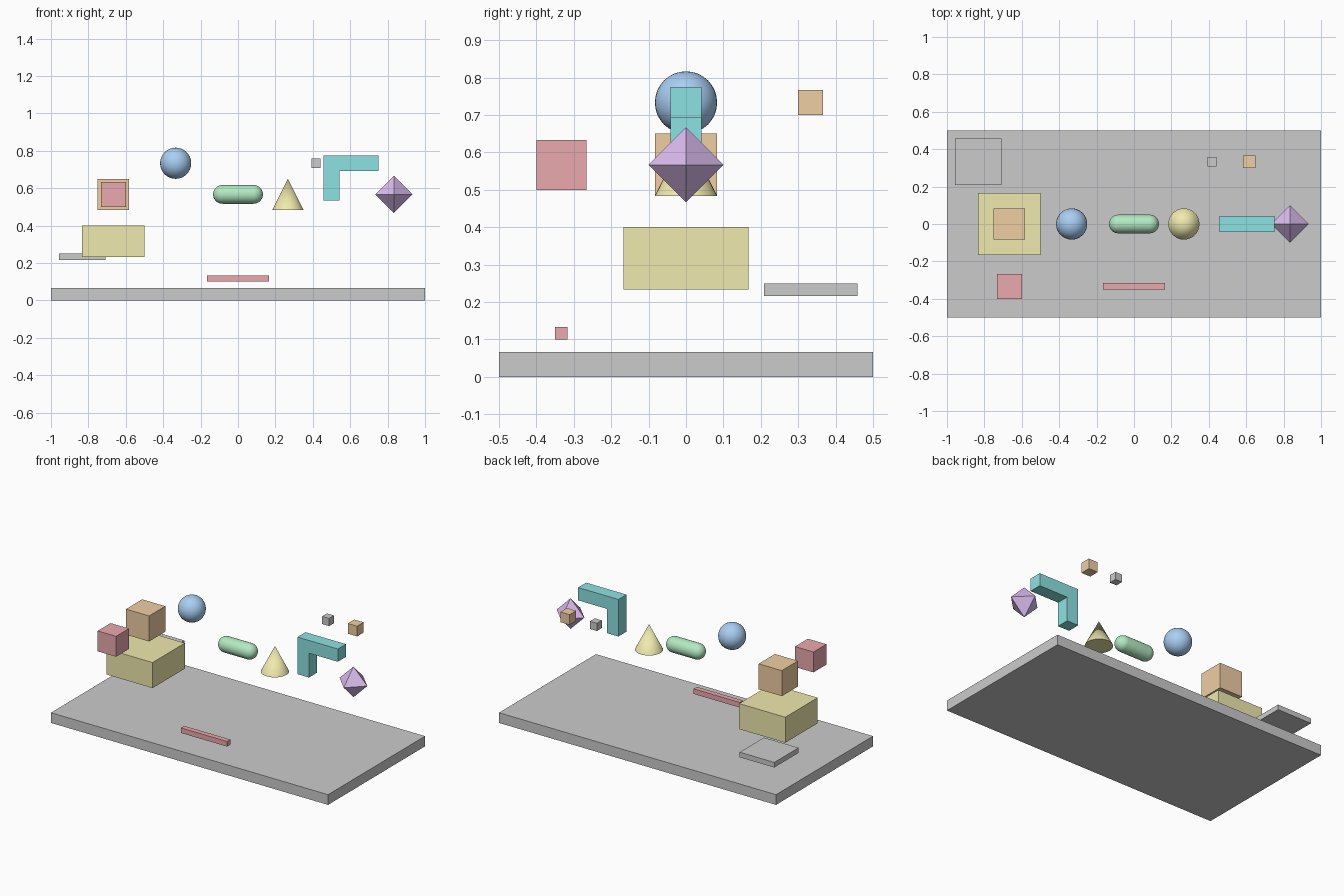
import bpy, bmesh, math
from mathutils import Vector

if "Cube" in bpy.data.objects:
    bpy.data.objects.remove(bpy.data.objects["Cube"])

COLORS = {
    "slab_grey": (0.60, 0.61, 0.62, 1),
    "yellow": (0.87, 0.82, 0.42, 1),
    "orange": (0.87, 0.62, 0.37, 1),
    "red": (0.83, 0.40, 0.42, 1),
    "blue": (0.40, 0.62, 0.90, 1),
    "green": (0.45, 0.82, 0.54, 1),
    "teal": (0.27, 0.76, 0.76, 1),
    "purple": (0.70, 0.50, 0.85, 1),
}


def paint(obj, name, color=None):
    obj.name = name
    if color:
        mat = bpy.data.materials.get(color) or bpy.data.materials.new(color)
        mat.diffuse_color = COLORS[color]
        mat.use_nodes = True
        mat.node_tree.nodes["Principled BSDF"].inputs["Base Color"].default_value = mat.diffuse_color
        obj.data.materials.append(mat)
    return obj


def box(name, center, size, color=None):
    bpy.ops.mesh.primitive_cube_add(size=1, location=center)
    obj = bpy.context.object
    for v in obj.data.vertices:
        v.co *= Vector(size)
    return paint(obj, name, color)


def from_bmesh(name, bm, center, color):
    bmesh.ops.recalc_face_normals(bm, faces=bm.faces)
    mesh = bpy.data.meshes.new(name)
    bm.to_mesh(mesh)
    bm.free()
    obj = bpy.data.objects.new(name, mesh)
    obj.location = center
    bpy.context.collection.objects.link(obj)
    bpy.ops.object.select_all(action='DESELECT')
    obj.select_set(True)
    bpy.context.view_layer.objects.active = obj
    return paint(obj, name, color)


# Base slab and boxes
box("base_slab", (0, 0, 0.0333), (2, 1, 0.0667), "slab_grey")
box("large_block", (-0.6667, 0, 0.3167), (0.3333, 0.3333, 0.1667), "yellow")
box("upper_block", (-0.6667, 0, 0.5667), (0.1667, 0.1667, 0.1667), "orange")
box("front_cube", (-0.6667, -0.3333, 0.5667), (0.1333, 0.1333, 0.1333), "red")
box("thin_bar", (0, -0.3333, 0.1167), (0.3333, 0.0333, 0.0333), "red")
box("flat_plate", (-0.8333, 0.3333, 0.2333), (0.25, 0.25, 0.0333))
box("tiny_cube", (0.4167, 0.3333, 0.7333), (0.05, 0.05, 0.05))
box("small_cube", (0.6167, 0.3333, 0.7333), (0.0667, 0.0667, 0.0667), "orange")

# Ball
bpy.ops.mesh.primitive_uv_sphere_add(segments=32, ring_count=16, radius=0.0833,
                                     location=(-0.3333, 0, 0.7333))
paint(bpy.context.object, "ball", "blue")
bpy.ops.object.shade_smooth()

# Cone
bpy.ops.mesh.primitive_cone_add(vertices=32, radius1=0.0833, depth=0.1667,
                                location=(0.2667, 0, 0.5667))
paint(bpy.context.object, "cone", "yellow")
bpy.ops.object.shade_smooth_by_angle(angle=math.radians(40))

# Capsule: half-round profile spun about the x axis
r, half, n = 0.05, 0.0833, 8
bm = bmesh.new()
pts = []
for side in (-1, 1):
    for i in range(n + 1):
        a = math.pi / 2 * (i if side < 0 else n - i) / n
        pts.append((side * (half + r * math.cos(a)), 0, r * math.sin(a)))
verts = [bm.verts.new(p) for p in pts]
edges = [bm.edges.new(pair) for pair in zip(verts, verts[1:])]
bmesh.ops.spin(bm, geom=verts + edges, axis=(1, 0, 0), cent=(0, 0, 0),
               angle=2 * math.pi, steps=32)
bmesh.ops.remove_doubles(bm, verts=bm.verts, dist=1e-5)
from_bmesh("capsule", bm, (0, 0, 0.5667), "green")
bpy.ops.object.shade_smooth()

# Angle bracket: L profile extruded along y
outline = [(0.4583, 0.5333), (0.5417, 0.5333), (0.5417, 0.6917),
           (0.75, 0.6917), (0.75, 0.775), (0.4583, 0.775)]
bm = bmesh.new()
face = bm.faces.new([bm.verts.new((x, -0.0417, z)) for x, z in outline])
ext = bmesh.ops.extrude_face_region(bm, geom=[face], use_keep_orig=True)
bmesh.ops.translate(bm, vec=(0, 0.0833, 0),
                    verts=[g for g in ext["geom"] if isinstance(g, bmesh.types.BMVert)])
from_bmesh("angle_bracket", bm, (0, 0, 0), "teal")

# Octahedron: hull of six axis points
bm = bmesh.new()
for axis in range(3):
    for s in (-0.1, 0.1):
        p = Vector((0, 0, 0))
        p[axis] = s
        bm.verts.new(p)
bmesh.ops.convex_hull(bm, input=bm.verts)
from_bmesh("octahedron", bm, (0.8333, 0, 0.5667), "purple")
